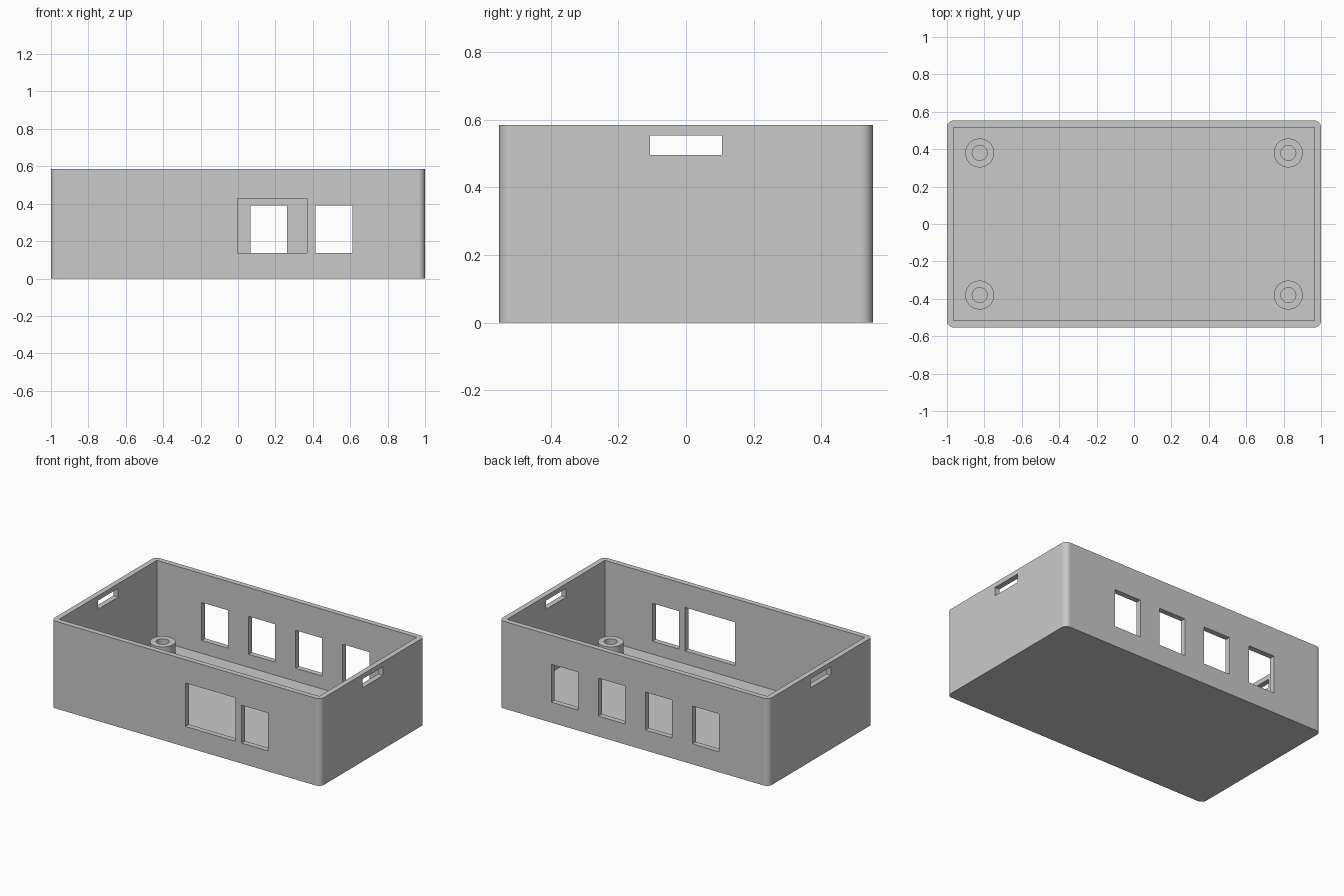
import bpy, bmesh, math
from mathutils import Matrix, Vector

if "Cube" in bpy.data.objects:
    bpy.data.objects.remove(bpy.data.objects["Cube"])

W, D, H = 1.0, 0.553, 0.585      # half width, half depth, height
WALL, FLOOR, POST_TOP = 0.036, 0.05, 0.13

grey = bpy.data.materials.new("plain grey")
grey.diffuse_color = (0.59, 0.59, 0.59, 1)
grey.use_nodes = True
grey.node_tree.nodes["Principled BSDF"].inputs["Base Color"].default_value = grey.diffuse_color


def make_object(name, bm):
    bmesh.ops.recalc_face_normals(bm, faces=bm.faces)
    mesh = bpy.data.meshes.new(name)
    bm.to_mesh(mesh)
    bm.free()
    mesh.materials.append(grey)
    ob = bpy.data.objects.new(name, mesh)
    bpy.context.collection.objects.link(ob)
    return ob


def add_box(bm, x0, x1, y0, y1, z0, z1):
    m = (Matrix.Translation(((x0 + x1) / 2, (y0 + y1) / 2, (z0 + z1) / 2))
         @ Matrix.Diagonal((x1 - x0, y1 - y0, z1 - z0, 1)))
    bmesh.ops.create_cube(bm, size=1, matrix=m)


def smooth(ob):
    bpy.ops.object.select_all(action='DESELECT')
    ob.select_set(True)
    bpy.context.view_layer.objects.active = ob
    bpy.ops.object.shade_smooth_by_angle(angle=math.radians(30))
    mod = ob.modifiers.new("flat_faces", 'WEIGHTED_NORMAL')
    mod.keep_sharp = True


def cut(ob, cutter):
    mod = ob.modifiers.new("cut", 'BOOLEAN')
    mod.object, mod.operation, mod.solver = cutter, 'DIFFERENCE', 'EXACT'
    bpy.context.view_layer.objects.active = ob
    bpy.ops.object.modifier_apply(modifier=mod.name)
    bpy.data.objects.remove(cutter)


# Case: solid block with rounded upright corners
bm = bmesh.new()
add_box(bm, -W, W, -D, D, 0, H)
upright = [e for e in bm.edges
           if abs(e.verts[0].co.z - e.verts[1].co.z) > 0.1]
bmesh.ops.bevel(bm, geom=upright, offset=0.036, segments=8, profile=0.5,
                affect='EDGES')
case = make_object("case", bm)

# Square-cornered cavity
bm = bmesh.new()
add_box(bm, -W + WALL, W - WALL, -D + WALL, D - WALL, FLOOR, H + 0.2)
cut(case, make_object("cavity_cutter", bm))

# Openings: front windows, back window row, side slots
bm = bmesh.new()
add_box(bm, -0.002, 0.369, -D - 0.1, -D + 0.1, 0.137, 0.428)
add_box(bm, 0.415, 0.611, -D - 0.1, -D + 0.1, 0.137, 0.391)
for i in range(4):
    x = 0.415 - 0.349 * i
    add_box(bm, x, x + 0.197, D - 0.1, D + 0.1, 0.137, 0.391)
for s in (-1, 1):
    a, b = sorted((s * (W - 0.1), s * (W + 0.1)))
    add_box(bm, a, b, -0.107, 0.107, 0.495, 0.553)
cut(case, make_object("opening_cutter", bm))
smooth(case)

# Hollow screw posts in the four corners
for sx in (-1, 1):
    for sy in (-1, 1):
        bm = bmesh.new()
        ring = [bm.verts.new(p) for p in ((0.0775, 0, FLOOR), (0.0775, 0, POST_TOP),
                                          (0.04, 0, POST_TOP), (0.04, 0, FLOOR))]
        edges = [bm.edges.new((ring[i], ring[i + 1])) for i in range(3)]
        bmesh.ops.spin(bm, geom=ring + edges, cent=(0, 0, 0), axis=(0, 0, 1),
                       angle=math.tau, steps=40)
        bmesh.ops.remove_doubles(bm, verts=bm.verts, dist=1e-5)
        # make sure the post faces outward
        post = make_object("screw_post", bm)
        mesh = post.data
        top = max(mesh.polygons, key=lambda p: p.center.z)
        if top.normal.z < 0:
            mesh.flip_normals()
        post.location = Vector((sx * 0.825, sy * 0.38, 0))
        smooth(post)
